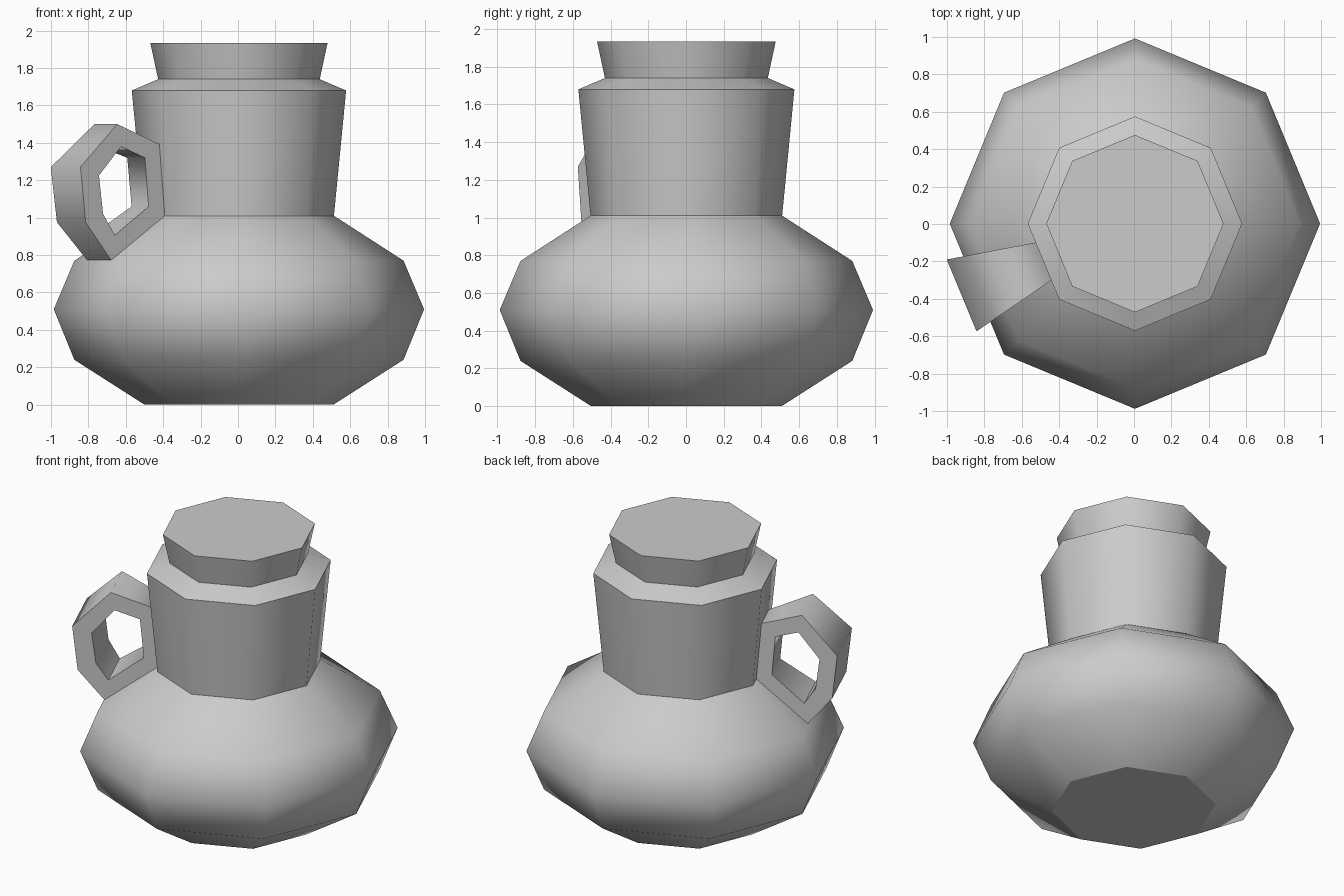
import bpy, bmesh, math
from mathutils import Vector

if "Cube" in bpy.data.objects:
    bpy.data.objects.remove(bpy.data.objects["Cube"])

CENTRE = Vector((0.005, 0.002, 0.0))
SIDES = 8


def finish(name, bm, angle):
    bmesh.ops.recalc_face_normals(bm, faces=bm.faces)
    mesh = bpy.data.meshes.new(name)
    bm.to_mesh(mesh)
    bm.free()
    obj = bpy.data.objects.new(name, mesh)
    bpy.context.collection.objects.link(obj)
    bpy.ops.object.select_all(action='DESELECT')
    obj.select_set(True)
    bpy.context.view_layer.objects.active = obj
    bpy.ops.object.shade_smooth_by_angle(angle=math.radians(angle))
    # end caps stay flat
    for p in mesh.polygons:
        if abs(p.normal.z) > 0.999:
            p.use_smooth = False
            for key in p.edge_keys:
                for e in mesh.edges:
                    if e.key == key:
                        e.use_edge_sharp = True
    return obj


def lathe(name, profile, cap_bottom, cap_top, angle=50):
    bm = bmesh.new()
    rings = []
    for r, z in profile:
        rings.append([bm.verts.new(CENTRE + Vector((
            r * math.cos(math.tau * i / SIDES),
            r * math.sin(math.tau * i / SIDES), z))) for i in range(SIDES)])
    for a, b in zip(rings, rings[1:]):
        for i in range(SIDES):
            j = (i + 1) % SIDES
            bm.faces.new((a[i], a[j], b[j], b[i]))
    if cap_bottom:
        bm.faces.new(rings[0])
    if cap_top:
        bm.faces.new(rings[-1])
    return finish(name, bm, angle)


# round flask body with flared neck and lip
lathe("flask", [(0.505, 0), (0.88, 0.24), (0.99, 0.51), (0.88, 0.77),
                (0.508, 1.01), (0.573, 1.68), (0.432, 1.74)], True, False)

# stopper
lathe("stopper", [(0.432, 1.74), (0.474, 1.935)], False, True)

# handle: six-sided loop on one neck face, widening away from the axis
outer = [(0.497, 1.39), (0.77, 1.5), (1.003, 1.27),
         (0.97, 0.975), (0.807, 0.77), (0.465, 1.01)]
inner = [(0.595, 1.32), (0.747, 1.38), (0.886, 1.225),
         (0.86, 1.02), (0.785, 0.906), (0.572, 1.06)]
a = math.radians(202.5)
radial = Vector((math.cos(a), math.sin(a), 0))
side = Vector((-math.sin(a), math.cos(a), 0))
spread = math.tan(math.radians(22.5)) / 2
bm = bmesh.new()


def loop(points, s):
    return [bm.verts.new(CENTRE + radial * r + side * (s * spread * r) + Vector((0, 0, z)))
            for r, z in points]


o1, o2, i1, i2 = loop(outer, 1), loop(outer, -1), loop(inner, 1), loop(inner, -1)
for p, q in ((o1, o2), (o2, i2), (i2, i1), (i1, o1)):
    for k in range(6):
        m = (k + 1) % 6
        bm.faces.new((p[k], p[m], q[m], q[k]))
finish("handle", bm, 72)
